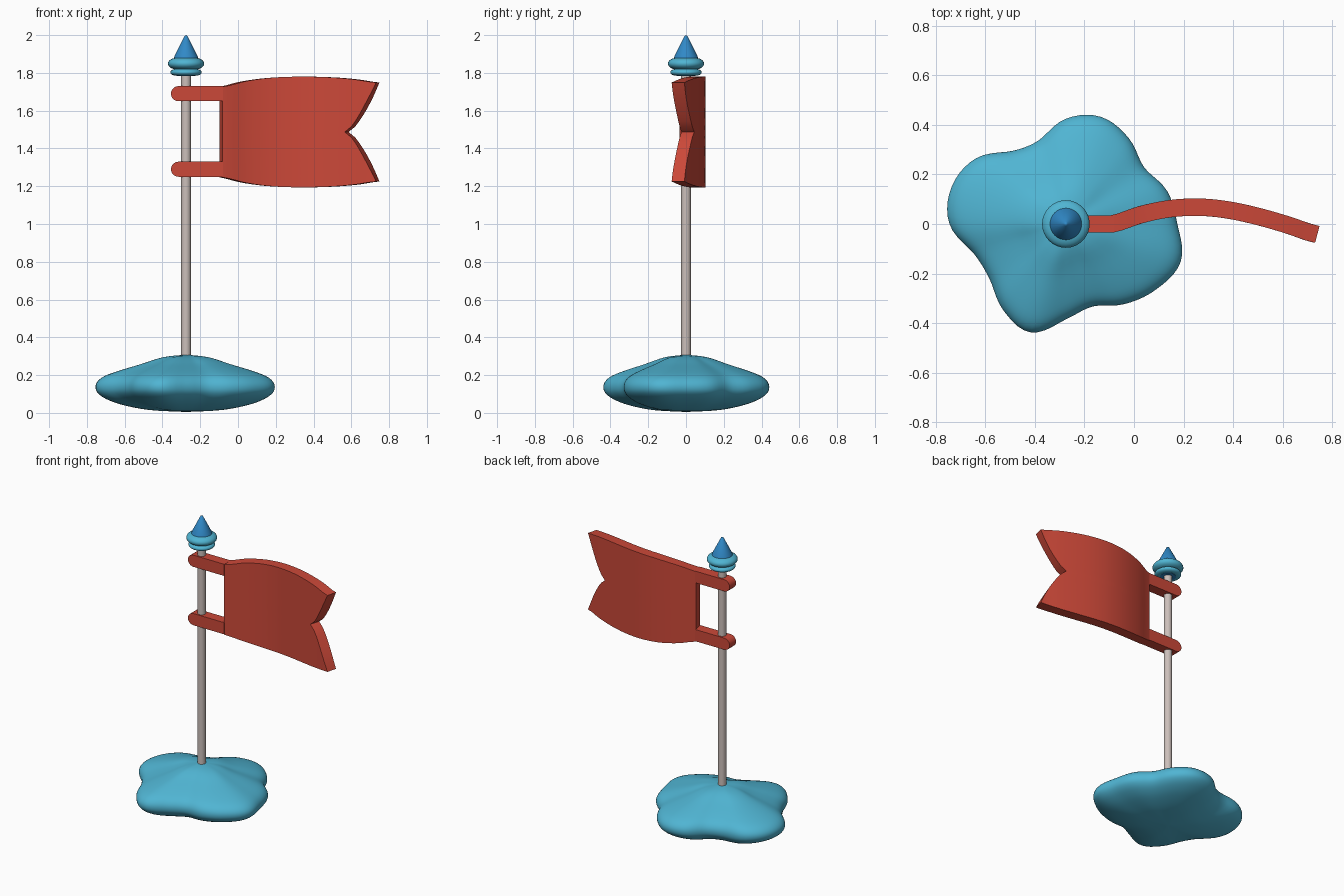
import bpy, bmesh, math
from mathutils import Vector

if "Cube" in bpy.data.objects:
    bpy.data.objects.remove(bpy.data.objects["Cube"], do_unlink=True)

POLE_X = -0.275


def material(name, r, g, b):
    m = bpy.data.materials.new(name)
    m.use_nodes = True
    m.diffuse_color = (r, g, b, 1)
    m.node_tree.nodes["Principled BSDF"].inputs["Base Color"].default_value = (r, g, b, 1)
    return m


red = material("flag red", 0.60, 0.065, 0.04)
teal = material("teal", 0.08, 0.46, 0.65)
blue = material("deep blue", 0.03, 0.25, 0.57)
grey = material("warm grey", 0.60, 0.52, 0.49)


def finish(name, bm, mat, angle=35):
    bmesh.ops.recalc_face_normals(bm, faces=bm.faces)
    mesh = bpy.data.meshes.new(name)
    bm.to_mesh(mesh)
    bm.free()
    ob = bpy.data.objects.new(name, mesh)
    bpy.context.collection.objects.link(ob)
    mesh.materials.append(mat)
    bpy.ops.object.select_all(action='DESELECT')
    ob.select_set(True)
    bpy.context.view_layer.objects.active = ob
    bpy.ops.object.shade_smooth_by_angle(angle=math.radians(angle))
    return ob


def spline(p0, p1, p2, p3, t):
    return 0.5 * (2 * p1 + (p2 - p0) * t + (2 * p0 - 5 * p1 + 4 * p2 - p3) * t * t
                  + (3 * p1 - p0 - 3 * p2 + p3) * t ** 3)


def smooth_points(points, steps, closed=False):
    """Dense smooth path through a few points."""
    n = len(points)
    pick = (lambda i: points[i % n]) if closed else (lambda i: points[min(max(i, 0), n - 1)])
    out = [spline(*(pick(i + k) for k in (-1, 0, 1, 2)), s / steps)
           for i in range(n if closed else n - 1) for s in range(steps)]
    return out if closed else out + [points[-1]]


def turned(name, profile, outline, mat, angle=35):
    """Sweep (radius, height) pairs round the pole, scaled by the outline radii."""
    bm = bmesh.new()
    n = len(outline)
    rings = []
    for r, z in profile:
        if r < 1e-4:
            rings.append([bm.verts.new((POLE_X, 0, z))] * n)
        else:
            rings.append([bm.verts.new((POLE_X + r * k * math.cos(math.tau * i / n),
                                        r * k * math.sin(math.tau * i / n), z))
                          for i, k in enumerate(outline)])
    for a, b in zip(rings, rings[1:]):
        for i in range(n):
            j = (i + 1) % n
            bm.faces.new(dict.fromkeys((a[i], a[j], b[j], b[i])))
    return finish(name, bm, mat, angle)


# Lobed base: outline radii every 18 degrees, swept with a domed section
lobes = [0.45, 0.43, 0.39, 0.43, 0.455, 0.425, 0.355, 0.365, 0.45, 0.485,
         0.47, 0.39, 0.38, 0.43, 0.46, 0.385, 0.35, 0.40, 0.45, 0.488]
section = [(0, 0.308), (0.25, 0.295), (0.5, 0.258), (0.75, 0.222), (0.9, 0.195), (0.975, 0.168),
           (1, 0.137), (0.975, 0.105), (0.88, 0.073), (0.7, 0.042), (0.4, 0.015), (0, 0.005)]
section = smooth_points([Vector(p) for p in section], 4)
turned("base", section, smooth_points(lobes, 5, closed=True), teal, 80)

# Pole
circle = [1] * 32
turned("pole", [(0, 0.2), (0.026, 0.2), (0.026, 1.81), (0, 1.81)], circle, grey)


# Finial: two rounded rings round a pointed core
def ring(name, radius, z, half):
    arc = [math.pi * i / 12 for i in range(13)]
    inner = radius - half * 1.6
    profile = [(0, z + half)] + [(inner + half * 1.6 * math.sin(a), z + half * math.cos(a))
                                 for a in arc] + [(0, z - half)]
    turned(name, profile, circle, teal)


ring("lower_ring", 0.083, 1.803, 0.017)
ring("upper_ring", 0.096, 1.849, 0.031)
turned("finial_tip", [(0, 1.784), (0.05, 1.784), (0.05, 1.875), (0.064, 1.88),
                      (0.06, 1.891), (0.008, 1.995), (0, 2.0)], circle, blue)

# Straps with a rounded end, holding the flag to the pole
THICK = 0.07
for name, z in (("upper_strap", 1.69), ("lower_strap", 1.29)):
    bm = bmesh.new()
    h = 0.04
    side = [(-0.08, z - h), (-0.08, z + h)]
    side += [(POLE_X - 0.04 - h * math.sin(math.pi * i / 10), z + h * math.cos(math.pi * i / 10))
             for i in range(11)]
    face = bm.faces.new([bm.verts.new((x, -THICK / 2, zz)) for x, zz in side])
    new = bmesh.ops.extrude_face_region(bm, geom=[face])["geom"]
    bmesh.ops.translate(bm, vec=(0, THICK, 0),
                        verts=[v for v in new if isinstance(v, bmesh.types.BMVert)])
    finish(name, bm, red)

# Flag panel: waving sheet with bulging edges and a notched end
LEFT, RIGHT, NOTCH = -0.09, 0.74, 0.575
wave = smooth_points([0, 0.038, 0.062, 0.068, 0.056, 0.03, -0.004, -0.042], 8)
bulge = smooth_points([0.24, 0.268, 0.285, 0.292, 0.293, 0.289, 0.279, 0.262], 8)


def sample(values, x):
    f = min(max((x - LEFT) / (RIGHT - LEFT), 0), 1) * (len(values) - 1)
    i = min(int(f), len(values) - 2)
    return values[i] + (values[i + 1] - values[i]) * (f - i)


COLS, ROWS = 24, 20
bm = bmesh.new()
grid = []
for c in range(COLS + 1):
    column = []
    for r in range(ROWS + 1):
        w = 2 * r / ROWS - 1
        end = NOTCH + (RIGHT - NOTCH) * abs(w) ** 0.68
        x = LEFT + (end - LEFT) * c / COLS
        column.append(bm.verts.new((x, sample(wave, x), 1.487 + w * sample(bulge, x))))
    grid.append(column)
for c in range(COLS):
    for r in range(ROWS):
        bm.faces.new((grid[c][r], grid[c + 1][r], grid[c + 1][r + 1], grid[c][r + 1]))
panel = finish("flag_panel", bm, red)
solid = panel.modifiers.new("thickness", 'SOLIDIFY')
solid.thickness = THICK
solid.offset = 0
bpy.ops.object.modifier_apply(modifier=solid.name)
bpy.ops.object.shade_smooth_by_angle(angle=math.radians(35))
